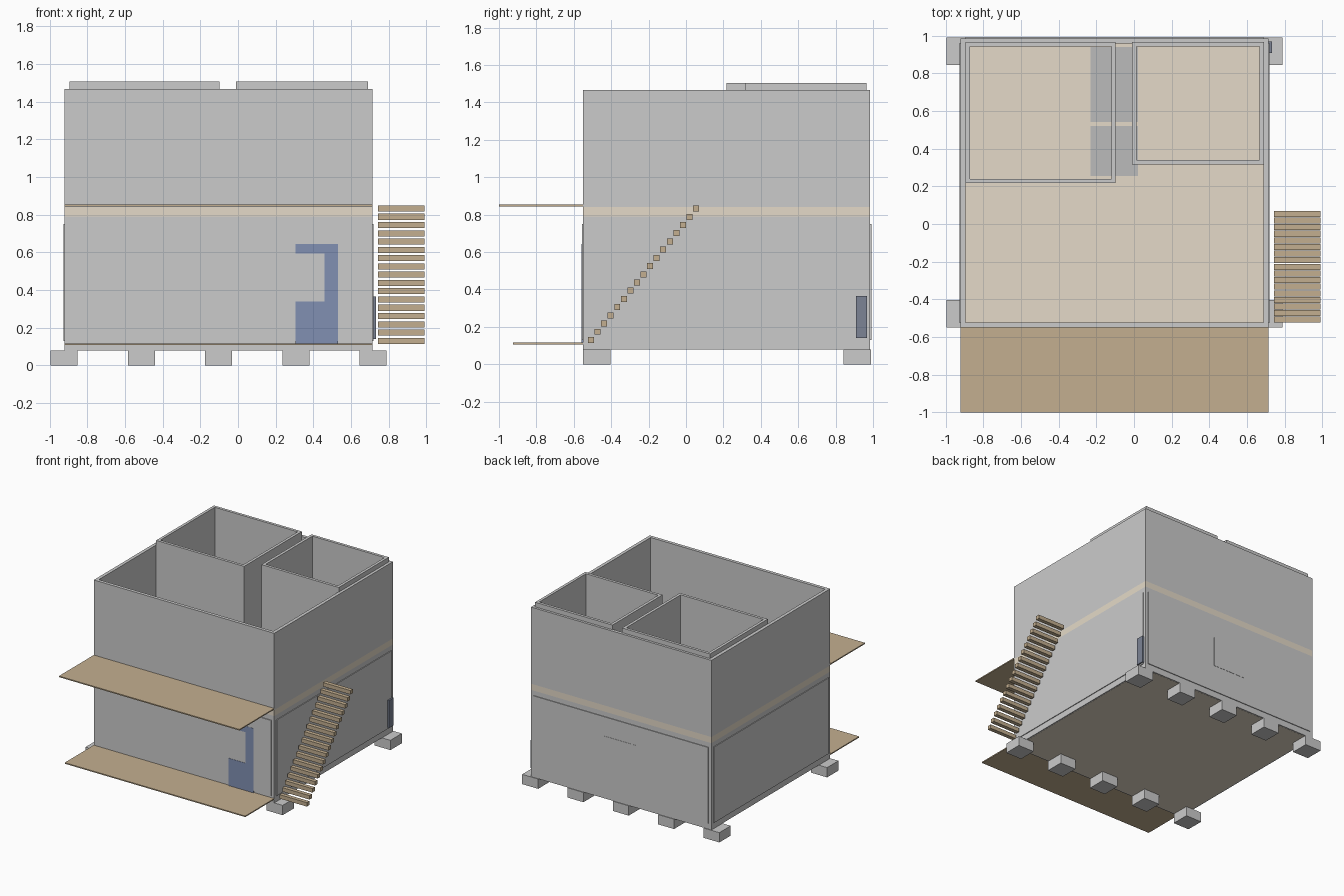
import bpy, bmesh

if "Cube" in bpy.data.objects:
    bpy.data.objects.remove(bpy.data.objects["Cube"])


def material(name, rgb):
    m = bpy.data.materials.new(name)
    m.diffuse_color = (*rgb, 1)
    m.use_nodes = True
    m.node_tree.nodes["Principled BSDF"].inputs["Base Color"].default_value = m.diffuse_color
    return m


WOOD = material("wood", (0.55, 0.43, 0.28))
BEIGE = material("beige_floor", (0.78, 0.70, 0.58))
BLUE = material("blue_door", (0.22, 0.28, 0.45))
SLATE = material("slate", (0.2, 0.23, 0.3))
GREY = material("tile_grey", (0.5, 0.5, 0.5))


def finish(name, bm, mat=None):
    bmesh.ops.recalc_face_normals(bm, faces=bm.faces)
    me = bpy.data.meshes.new(name)
    bm.to_mesh(me)
    bm.free()
    ob = bpy.data.objects.new(name, me)
    bpy.context.collection.objects.link(ob)
    if mat:
        me.materials.append(mat)
    return ob


def box(name, x0, x1, y0, y1, z0, z1, mat=None):
    bm = bmesh.new()
    bmesh.ops.create_cube(bm, size=1)
    for v in bm.verts:
        v.co = (x1 if v.co.x > 0 else x0, y1 if v.co.y > 0 else y0, z1 if v.co.z > 0 else z0)
    return finish(name, bm, mat)


def walls(name, x0, x1, y0, y1, z0, z1, t):
    # rectangular ring of walls, open at top and bottom
    bm = bmesh.new()

    def loop(i, z):
        return [bm.verts.new((x, y, z)) for x, y in
                ((x0 + i, y0 + i), (x1 - i, y0 + i), (x1 - i, y1 - i), (x0 + i, y1 - i))]
    rings = [loop(0, z0), loop(0, z1), loop(t, z1), loop(t, z0)]
    for k in range(4):
        a, b = rings[k], rings[(k + 1) % 4]
        for i in range(4):
            j = (i + 1) % 4
            bm.faces.new((a[i], a[j], b[j], b[i]))
    return finish(name, bm)


X0, X1, Y0, Y1 = -0.92, 0.713, -0.55, 0.985

# Foundation blocks in two rows
for i in range(5):
    cx = -0.923 + i * 0.41
    box(f"footing_front_{i}", cx - 0.072, cx + 0.072, Y0, -0.403, 0, 0.08)
    box(f"footing_back_{i}", cx - 0.072, cx + 0.072, 0.843, 0.99, 0, 0.08)

# Floors and storey walls
box("ground_floor", X0 + 0.01, X1 - 0.01, Y0 + 0.01, Y1 - 0.01, 0.079, 0.11, BEIGE)
walls("lower_walls", X0, X1, Y0, Y1, 0.08, 0.79, 0.027)
box("upper_floor", X0, X1, Y0, Y1, 0.79, 0.84, BEIGE)
walls("upper_walls", X0, X1, Y0, Y1, 0.84, 1.467, 0.027)

# Cladding panels on the lower storey
p, e = 0.006, 0.025
box("panel_front", X0 + e, X1 - e, Y0 - p, Y0 + 0.01, 0.13, 0.75)
box("panel_back", X0 + e, X1 - e, Y1 - 0.01, Y1 + p, 0.13, 0.75)
box("panel_left", X0 - p, X0 + 0.01, Y0 + e, Y1 - e, 0.13, 0.75)
box("panel_right", X1 - 0.01, X1 + p, Y0 + e, Y1 - e, 0.13, 0.75)

# Upper rooms, slightly taller than the outer walls
walls("room_left", -0.893, -0.097, 0.217, 0.965, 0.84, 1.505, 0.023)
walls("room_right", -0.01, 0.69, 0.317, 0.965, 0.84, 1.505, 0.023)

# Lower service rooms whose tops show through the upper floor
box("service_room_back", -0.23, 0.02, 0.54, 0.94, 0.11, 0.842, GREY)
box("service_room_front", -0.23, 0.02, 0.255, 0.52, 0.11, 0.842, GREY)

# Balcony and porch decks
box("balcony_deck", X0, X1, -1.0, Y0, 0.844, 0.853, WOOD)
box("porch_deck", X0, X1, -0.925, Y0, 0.107, 0.116, WOOD)

# Front door, cut in profile by the window beside it
bm = bmesh.new()
profile = [(0.305, 0.112), (0.53, 0.112), (0.53, 0.643), (0.305, 0.643),
           (0.305, 0.593), (0.46, 0.593), (0.46, 0.34), (0.305, 0.34)]
face = bm.faces.new([bm.verts.new((x, Y0 - 0.008, z)) for x, z in profile])
ext = bmesh.ops.extrude_face_region(bm, geom=[face])
bmesh.ops.translate(bm, vec=(0, 0.012, 0),
                    verts=[g for g in ext["geom"] if isinstance(g, bmesh.types.BMVert)])
finish("front_door", bm, BLUE)

# Back window and utility box on the right side
box("back_window", -0.247, 0.047, Y1 - 0.005, Y1 + 0.008, 0.35, 0.593)
box("utility_box", X1, X1 + 0.018, 0.908, 0.968, 0.14, 0.365, SLATE)

# Open stair treads up the right side
for i in range(17):
    y, z = -0.508 + i * 0.0351, 0.13 + i * 0.0439
    box(f"stair_tread_{i}", 0.743, 0.99, y - 0.016, y + 0.016, z - 0.016, z + 0.016, WOOD)
